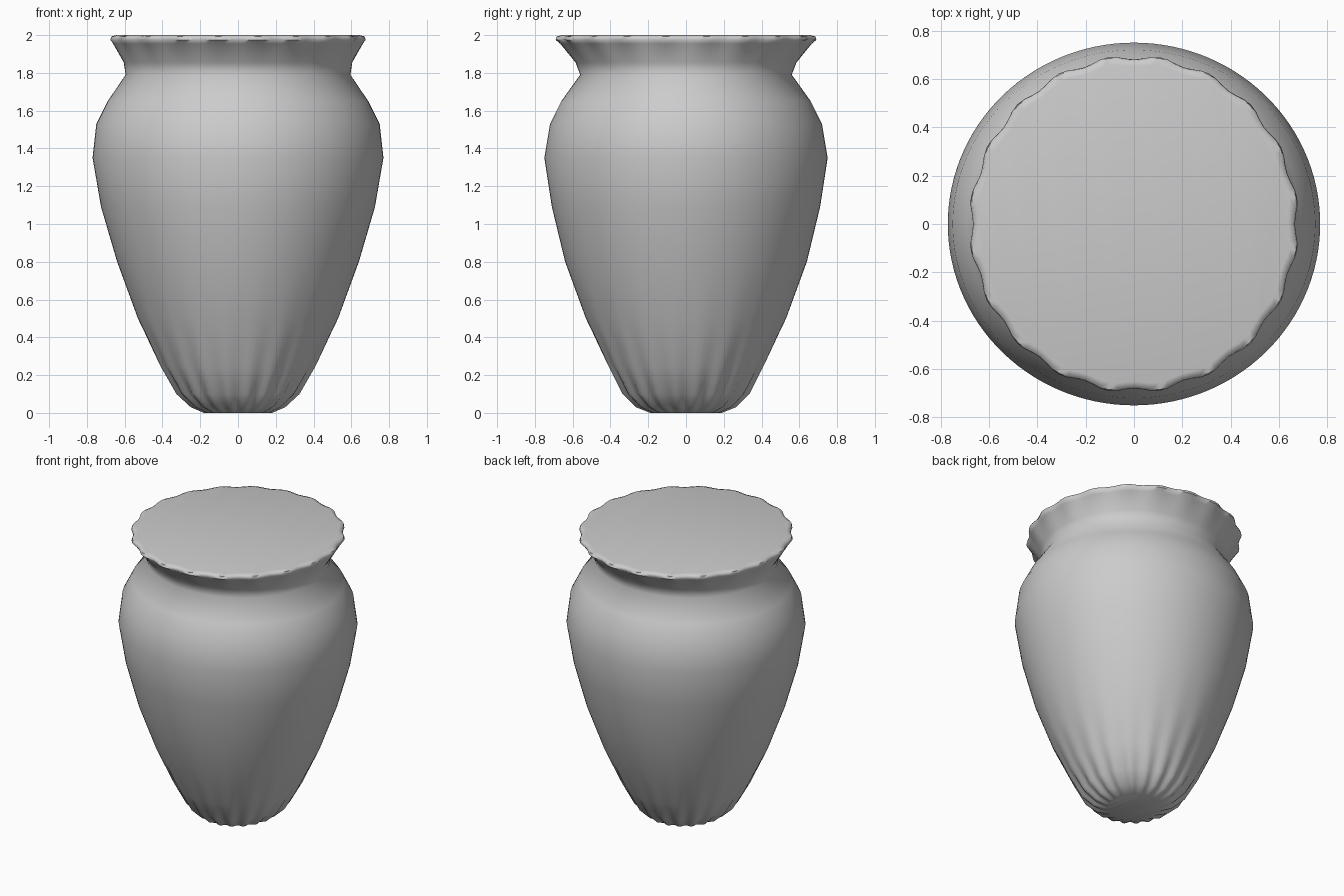
import bpy, bmesh, math

if "Cube" in bpy.data.objects:
    bpy.data.objects.remove(bpy.data.objects["Cube"])

# Profile rings: (x radius, y radius, height, flute depth)
RINGS = [
    (0.17, 0.18, 0.0, 0.008),
    (0.235, 0.25, 0.03, 0.012),
    (0.315, 0.325, 0.10, 0.010),
    (0.41, 0.41, 0.25, 0.004),
    (0.53, 0.53, 0.50, 0.0),
    (0.64, 0.64, 0.80, 0.0),
    (0.725, 0.71, 1.09, 0.0),
    (0.77, 0.75, 1.35, 0.0),
    (0.75, 0.72, 1.53, 0.0),
    (0.69, 0.66, 1.65, 0.0),
    (0.595, 0.56, 1.79, 0.0),
    (0.605, 0.585, 1.855, 0.0),
    (0.66, 0.665, 1.955, 0.005),
    (0.67, 0.685, 1.975, 0.009),
    (0.665, 0.68, 1.993, 0.009),
    (0.64, 0.655, 2.0, 0.006),
]
SEGMENTS = 120
FLUTES = 20

bm = bmesh.new()


def add_ring(rx, ry, z, depth):
    """Oval ring with shallow flutes whose valleys sit on the axes."""
    ring = []
    for i in range(SEGMENTS):
        a = 2 * math.pi * i / SEGMENTS
        d = depth * (0.5 - math.cos(FLUTES * a))
        ring.append(bm.verts.new(((rx + d) * math.cos(a), (ry + d) * math.sin(a), z)))
    return ring


# Urn wall
rings = [add_ring(*r) for r in RINGS]
for lower, upper in zip(rings, rings[1:]):
    for i in range(SEGMENTS):
        j = (i + 1) % SEGMENTS
        bm.faces.new((lower[i], lower[j], upper[j], upper[i]))

# Flat foot and closed top
bm.faces.new(rings[0][::-1])
bm.faces.new(rings[-1])

mesh = bpy.data.meshes.new("urn_body")
bm.to_mesh(mesh)
bm.free()
urn = bpy.data.objects.new("urn_body", mesh)
bpy.context.collection.objects.link(urn)
bpy.context.view_layer.objects.active = urn
urn.select_set(True)
bpy.ops.object.shade_smooth_by_angle(angle=math.radians(60))
